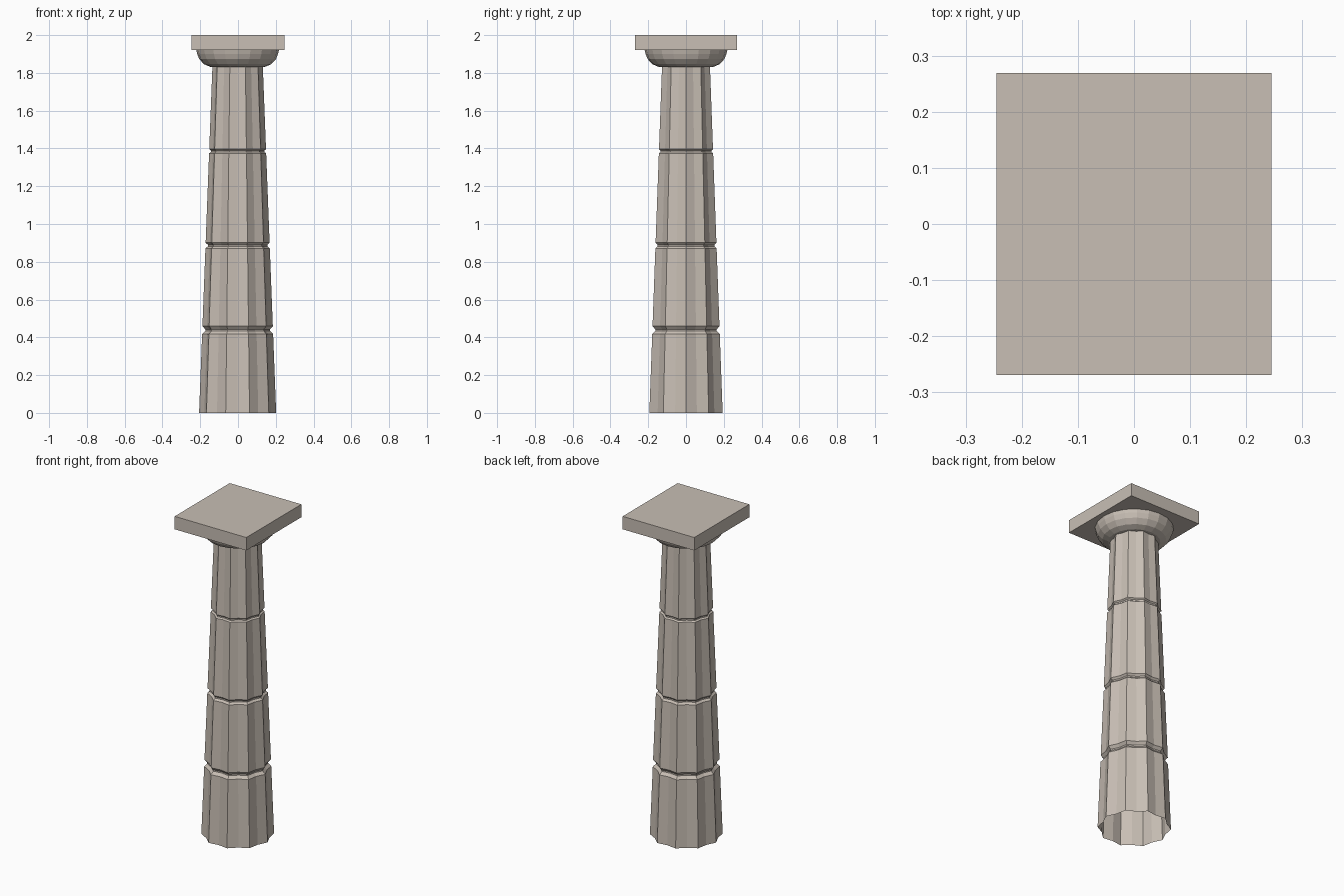
import bpy, bmesh, math

if "Cube" in bpy.data.objects:
    bpy.data.objects.remove(bpy.data.objects["Cube"])

stone = bpy.data.materials.new("warm grey stone")
stone.diffuse_color = (0.58, 0.52, 0.46, 1.0)
stone.use_nodes = True
stone.node_tree.nodes["Principled BSDF"].inputs["Base Color"].default_value = stone.diffuse_color
CX = -0.002


def make_object(name, bm):
    bmesh.ops.recalc_face_normals(bm, faces=bm.faces[:])
    mesh = bpy.data.meshes.new(name)
    bm.to_mesh(mesh)
    bm.free()
    mesh.materials.append(stone)
    obj = bpy.data.objects.new(name, mesh)
    bpy.context.collection.objects.link(obj)
    return obj


def loft(name, profile, sides, valley=1.0):
    """Stack rings of (radius, z); every odd vertex is pulled in to form a flute."""
    bm = bmesh.new()
    rings = []
    for r, z in profile:
        ring = []
        for i in range(sides):
            a = 2 * math.pi * i / sides
            k = r * (valley if i % 2 else 1.0)
            ring.append(bm.verts.new((CX + k * math.cos(a), k * math.sin(a), z)))
        rings.append(ring)
    for lo, hi in zip(rings, rings[1:]):
        for i in range(sides):
            j = (i + 1) % sides
            bm.faces.new((lo[i], lo[j], hi[j], hi[i]))
    return make_object(name, bm)


# Tapered shaft with ten flutes and three joints between drums, open below
def taper(z):
    return 0.204 - 0.0385 * z


profile = [(taper(0), 0.0)]
for z, half, depth in ((0.438, 0.021, 0.016), (0.886, 0.015, 0.012), (1.385, 0.011, 0.009)):
    profile += [(taper(z - half), z - half),
                (taper(z) - depth, z - 0.004),
                (taper(z) - depth, z + 0.004),
                (taper(z + half), z + half)]
profile.append((taper(1.832), 1.832))
loft("fluted_shaft", profile, 20, 0.91)

# Rounded cushion of the capital
loft("capital_cushion", [(0.118, 1.832), (0.145, 1.832), (0.178, 1.846),
                         (0.203, 1.873), (0.214, 1.9), (0.219, 1.922)], 20)

# Square slab on top
bm = bmesh.new()
bmesh.ops.create_cube(bm, size=1.0)
for v in bm.verts:
    v.co = (v.co.x * 0.49, v.co.y * 0.538, 1.96 + v.co.z * 0.08)
make_object("top_slab", bm)
